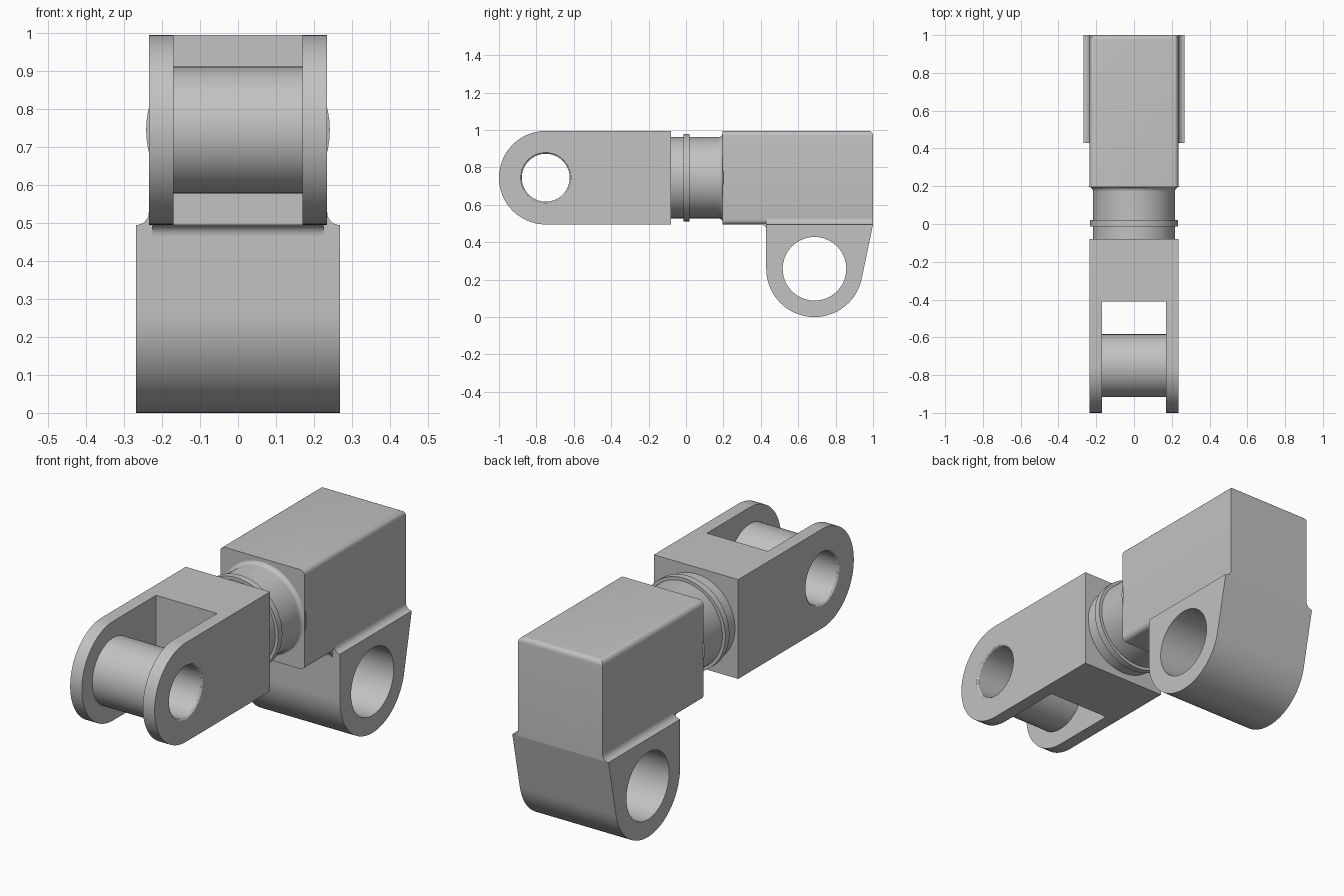
import bpy
import bmesh
from math import sin, cos, pi, radians, atan2, acos, hypot

if "Cube" in bpy.data.objects:
    bpy.data.objects.remove(bpy.data.objects["Cube"], do_unlink=True)

steel = bpy.data.materials.new("grey steel")
steel.use_nodes = True
grey = (0.54, 0.54, 0.54, 1)
steel.diffuse_color = grey
steel.node_tree.nodes["Principled BSDF"].inputs["Base Color"].default_value = grey


def finish(name, bm):
    bmesh.ops.recalc_face_normals(bm, faces=bm.faces)
    mesh = bpy.data.meshes.new(name)
    bm.to_mesh(mesh)
    bm.free()
    mesh.materials.append(steel)
    obj = bpy.data.objects.new(name, mesh)
    bpy.context.collection.objects.link(obj)
    return obj


def smooth(obj):
    bpy.ops.object.select_all(action="DESELECT")
    obj.select_set(True)
    bpy.context.view_layer.objects.active = obj
    bpy.ops.object.shade_smooth_by_angle(angle=radians(30))


def arc(u, v, r, start, end, n=8):
    angles = [radians(start + (end - start) * i / n) for i in range(n + 1)]
    return [(u + r * cos(a), v + r * sin(a)) for a in angles]


def along_x(u, v, t):
    return (t, u, v)


def along_y(u, v, t):
    return (u, t, v)


def prism(name, points, place, start, end):
    """Extrude a closed outline from start to end."""
    bm = bmesh.new()
    low = [bm.verts.new(place(u, v, start)) for u, v in points]
    high = [bm.verts.new(place(u, v, end)) for u, v in points]
    bm.faces.new(low)
    bm.faces.new(high)
    for i in range(len(points)):
        j = (i + 1) % len(points)
        bm.faces.new((low[i], low[j], high[j], high[i]))
    return finish(name, bm)


def lathe(name, profile, place, u0, v0, loop=False, sides=64):
    """Turn (radius, position) points round an axis; loop makes a tube."""
    bm = bmesh.new()
    rings = [[bm.verts.new(place(u0 + r * cos(2 * pi * k / sides),
                                 v0 + r * sin(2 * pi * k / sides), t))
              for k in range(sides)] for r, t in profile]
    pairs = list(zip(rings, rings[1:]))
    if loop:
        pairs.append((rings[-1], rings[0]))
    else:
        bm.faces.new(rings[0])
        bm.faces.new(rings[-1])
    for a, b in pairs:
        for k in range(sides):
            m = (k + 1) % sides
            bm.faces.new((a[k], a[m], b[m], b[k]))
    return finish(name, bm)


def box(name, x, y0, y1, z0, z1):
    return prism(name, [(-x, z0), (x, z0), (x, z1), (-x, z1)], along_y, y0, y1)


def cut(obj, cutter):
    cutter.hide_render = True
    mod = obj.modifiers.new("cut", "BOOLEAN")
    mod.operation = "DIFFERENCE"
    mod.solver = "EXACT"
    mod.object = cutter
    bpy.context.view_layer.objects.active = obj
    bpy.ops.object.modifier_apply(modifier=mod.name)
    bpy.data.objects.remove(cutter, do_unlink=True)


W = 0.235              # half width of fork and block
BOTTOM, TOP = 0.495, 0.995
MID = (BOTTOM + TOP) / 2
PIN_Y = -0.75

# Fork with rounded end, slot and softened pin hole
fork = prism("fork", [(-0.08, BOTTOM), (-0.08, TOP)]
             + arc(PIN_Y, MID, 0.25, 90, 270, 40), along_x, -W, W)
cut(fork, box("slot_cutter", 0.17, -1.2, -0.41, 0.3, 1.2))
half = [(0.128, 0), (0.128, W - 0.008), (0.131, W - 0.003), (0.136, W), (0.136, W + 0.1)]
cut(fork, lathe("pin_hole_cutter", [(r, -t) for r, t in half[:0:-1]] + half[1:],
                along_x, PIN_Y, MID))
smooth(fork)

# Hollow sleeve between the fork arms
smooth(lathe("fork_sleeve", [(0.167, -0.172), (0.167, 0.172), (0.128, 0.172), (0.128, -0.172)],
             along_x, PIN_Y, MID, loop=True))

# Swivel shaft flaring into the block, and its collar ring
flare = arc(0.242, 0.172, 0.025, 180, 90)
smooth(lathe("swivel_shaft", [(0.217, -0.085)] + flare + [(0.2, 0.22)], along_y, 0, MID))
smooth(lathe("collar_ring", [(0.21, -0.013), (0.233, -0.013), (0.233, 0.02), (0.21, 0.02)],
             along_y, 0, MID, loop=True))

# Block with rounded long edges and rounded upper back edge
block = box("block", W, 0.195, 1, BOTTOM, TOP)
bm = bmesh.new()
bm.from_mesh(block.data)
rounded = []
for e in bm.edges:
    a, b = (v.co for v in e.verts)
    long_edge = abs(a.y - b.y) > 0.1
    back_top = min(a.y, b.y) > 0.9 and min(a.z, b.z) > 0.9
    if long_edge or back_top:
        rounded.append(e)
bmesh.ops.bevel(bm, geom=rounded, offset=0.025, segments=5, profile=0.5, affect="EDGES")
bm.to_mesh(block.data)
bm.free()
smooth(block)

# Lower lug: straight front, sloping back tangent to the round bottom
LUG_Y, LUG_Z, LUG_R, LUG_W = 0.687, 0.258, 0.258, 0.268
dy, dz = 1 - LUG_Y, BOTTOM - LUG_Z
tangent = atan2(dz, dy) - acos(LUG_R / hypot(dy, dz))
lug = prism("lug", [(1, BOTTOM), (LUG_Y - LUG_R, BOTTOM)]
            + arc(LUG_Y, LUG_Z, LUG_R, 180, 360 + tangent * 180 / pi, 48),
            along_x, -LUG_W, LUG_W)
cut(lug, lathe("lug_hole_cutter", [(0.17, -0.5), (0.17, 0.5)], along_x, LUG_Y, LUG_Z))
smooth(lug)

# Fillets joining the lug to the block sides and underside
for side, name in ((1, "left"), (-1, "right")):
    curve = arc(LUG_W, BOTTOM + 0.033, 0.033, 180, 270)
    outline = [(0.2, BOTTOM), (0.2, BOTTOM + 0.033)] + curve
    smooth(prism(name + "_lug_fillet", [(side * u, v) for u, v in outline],
                 along_y, LUG_Y - LUG_R, 1))
front = LUG_Y - LUG_R
smooth(prism("front_lug_fillet", [(front + 0.01, BOTTOM + 0.01), (front - 0.028, BOTTOM + 0.01)]
             + arc(front - 0.028, BOTTOM - 0.028, 0.028, 90, 0)
             + [(front + 0.01, BOTTOM - 0.028)], along_x, -W + 0.01, W - 0.01))
